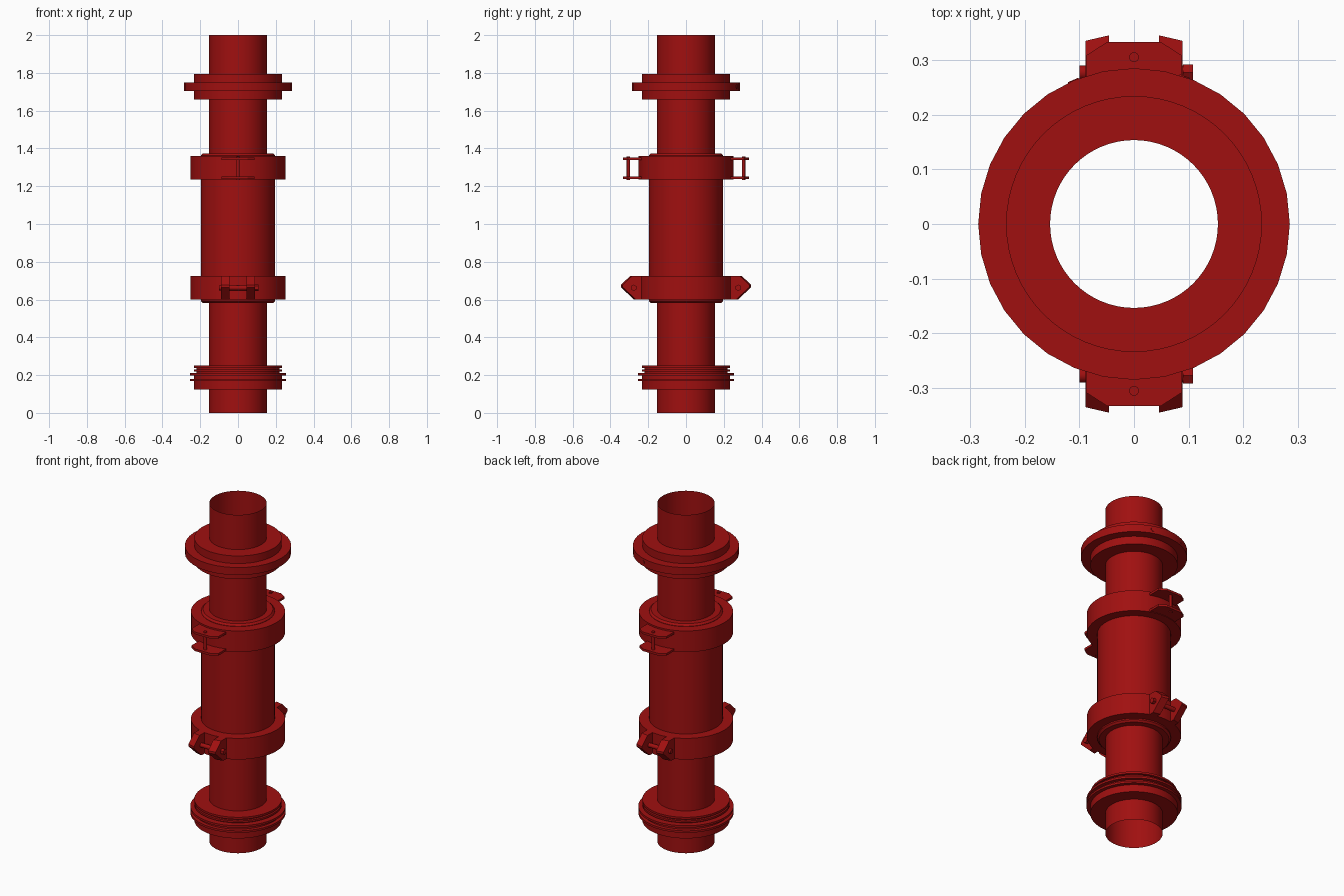
import bpy, bmesh, math
from mathutils import Matrix, Vector

cube = bpy.data.objects.get("Cube")
if cube:
    bpy.data.objects.remove(cube, do_unlink=True)

red = bpy.data.materials.new("dark_red_paint")
red.use_nodes = True
red.diffuse_color = (0.35, 0.005, 0.005, 1)
red.node_tree.nodes["Principled BSDF"].inputs["Base Color"].default_value = red.diffuse_color

PIPE = 0.1535


def finish(name, bm, recalc=True):
    if recalc:
        bmesh.ops.recalc_face_normals(bm, faces=bm.faces)
    mesh = bpy.data.meshes.new(name)
    bm.to_mesh(mesh)
    bm.free()
    mesh.materials.append(red)
    ob = bpy.data.objects.new(name, mesh)
    bpy.context.collection.objects.link(ob)
    bpy.ops.object.select_all(action="DESELECT")
    ob.select_set(True)
    bpy.context.view_layer.objects.active = ob
    bpy.ops.object.shade_smooth_by_angle(angle=math.radians(30))
    return ob


def lathe(name, profile, segments=32):
    """Revolve an open (radius, height) profile around z."""
    bm = bmesh.new()
    rings = []
    for r, z in profile:
        rings.append([bm.verts.new((r * math.cos(a), r * math.sin(a), z))
                      for a in (2 * math.pi * i / segments for i in range(segments))])
    for low, high in zip(rings, rings[1:]):
        for i in range(segments):
            j = (i + 1) % segments
            bm.faces.new((low[i], low[j], high[j], high[i]))
    return finish(name, bm, recalc=False)


def collar(name, radius, z0, z1, inner=PIPE, segments=64):
    return lathe(name, [(inner, z0), (radius, z0), (radius, z1), (inner, z1)], segments)


def prism(name, points, offset):
    """Extrude a flat outline of 3D points along an offset."""
    bm = bmesh.new()
    face = bm.faces.new([bm.verts.new(p) for p in points])
    result = bmesh.ops.extrude_face_region(bm, geom=[face], use_keep_orig=True)
    verts = [g for g in result["geom"] if isinstance(g, bmesh.types.BMVert)]
    bmesh.ops.translate(bm, verts=verts, vec=offset)
    return finish(name, bm)


def rod(name, start, end, radius, segments=16):
    start, end = Vector(start), Vector(end)
    turn = (end - start).to_track_quat("Z", "Y").to_matrix().to_4x4()
    bm = bmesh.new()
    bmesh.ops.create_cone(bm, cap_ends=True, segments=segments, radius1=radius, radius2=radius,
                          depth=(end - start).length,
                          matrix=Matrix.Translation((start + end) / 2) @ turn)
    return finish(name, bm)


# Open pipe and the wider sleeve around its middle
lathe("pipe", [(PIPE, 0), (PIPE, 2)], 64)
lathe("sleeve", [(PIPE, 0.582), (0.187, 0.582), (0.197, 0.592),
                 (0.197, 1.362), (0.187, 1.373), (PIPE, 1.373)], 64)

# Upper coupling with its wide clamp ring
collar("upper_coupling", 0.234, 1.658, 1.795)
collar("upper_clamp_ring", 0.285, 1.705, 1.75, inner=0.234, segments=32)
for angle, side in ((71, "left"), (113, "right")):
    a = math.radians(angle)
    out = Vector((math.cos(a), math.sin(a), 0))
    centre = out * 0.279 + Vector((0, 0, 1.728))
    rod("clamp_screw_" + side, centre, centre + out * 0.007, 0.012, 6)

# Lower coupling with stacked thin fins
lathe("lower_coupling", [
    (PIPE, 0.125), (0.234, 0.125), (0.234, 0.168), (0.255, 0.168), (0.255, 0.180),
    (0.234, 0.180), (0.234, 0.198), (0.255, 0.198), (0.255, 0.210), (0.22, 0.210),
    (0.22, 0.218), (0.234, 0.218), (0.234, 0.229), (0.22, 0.229), (0.22, 0.238),
    (0.234, 0.238), (0.234, 0.250), (PIPE, 0.250)], 64)

# Bands at both ends of the sleeve
collar("upper_band", 0.252, 1.235, 1.36, inner=0.19)
collar("lower_band", 0.252, 0.60, 0.725, inner=0.19)

# Brackets on the front and the back
for s, side in ((-1, "front"), (1, "back")):
    # Upper bracket: two chamfered plates joined by an upright pin
    outline = [(-0.088, 0.22), (0.088, 0.22), (0.088, 0.308),
               (0.049, 0.333), (-0.049, 0.333), (-0.088, 0.308)]
    for z, level in ((1.238, "lower"), (1.338, "upper")):
        prism(f"{side}_{level}_plate", [(x, s * y, z) for x, y in outline], (0, 0, 0.013))
    rod(f"{side}_upright_pin", (0, s * 0.305, 1.234), (0, s * 0.305, 1.358), 0.009)

    # Lower bracket: two pointed cheeks joined by a cross pin
    cheek = [(0.22, 0.725), (0.295, 0.725), (0.345, 0.678),
             (0.345, 0.665), (0.275, 0.60), (0.22, 0.60)]
    for d, hand in ((-1, "right"), (1, "left")):
        prism(f"{side}_{hand}_cheek", [(d * 0.046, s * y, z) for y, z in cheek],
              (d * 0.043, -s * 0.01, 0))
    rod(f"{side}_cross_pin", (-0.1, s * 0.277, 0.662), (0.108, s * 0.277, 0.662), 0.013)
    rod(f"{side}_cross_pin_head", (0.09, s * 0.277, 0.662), (0.108, s * 0.277, 0.662), 0.017, 6)
